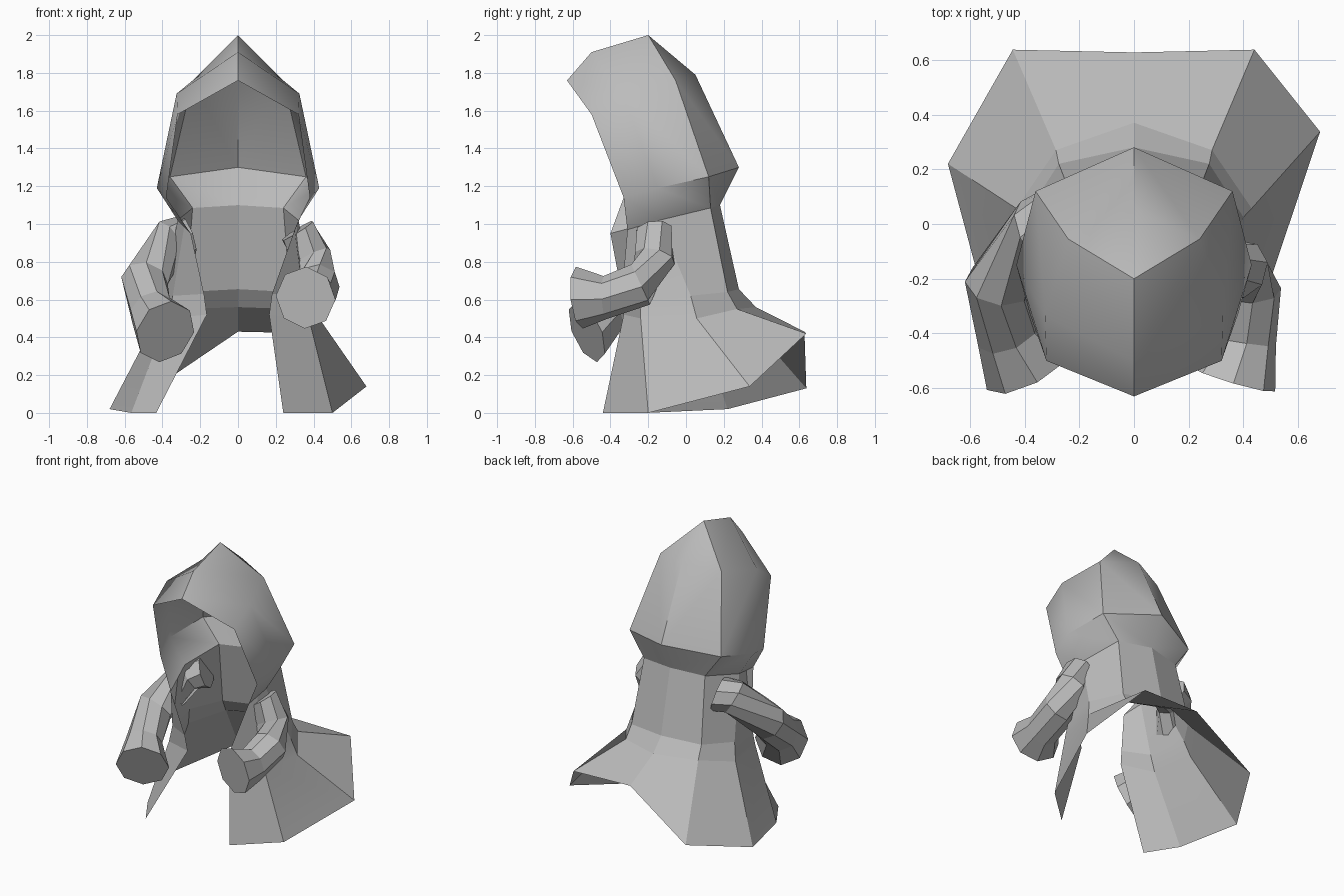
import bpy, bmesh, math
from mathutils import Vector

cube = bpy.data.objects.get("Cube")
if cube:
    bpy.data.objects.remove(cube, do_unlink=True)

cloth = bpy.data.materials.new("grey_cloth")
cloth.use_nodes = True
GREY = (0.5, 0.5, 0.5, 1)
cloth.diffuse_color = GREY
cloth.node_tree.nodes["Principled BSDF"].inputs["Base Color"].default_value = GREY


def finish(bm, name, smooth=None):
    bmesh.ops.remove_doubles(bm, verts=bm.verts, dist=0.0005)
    bmesh.ops.recalc_face_normals(bm, faces=bm.faces)
    mesh = bpy.data.meshes.new(name)
    bm.to_mesh(mesh)
    bm.free()
    mesh.materials.append(cloth)
    ob = bpy.data.objects.new(name, mesh)
    bpy.context.collection.objects.link(ob)
    if smooth:
        bpy.ops.object.select_all(action='DESELECT')
        ob.select_set(True)
        bpy.context.view_layer.objects.active = ob
        bpy.ops.object.shade_smooth_by_angle(angle=math.radians(smooth))


def strip(bm, rows, side):
    """Quad sheet through rows of points, on one side of the body."""
    grid = [[bm.verts.new((side * x, y, z)) for x, y, z in row] for row in rows]
    for a, b in zip(grid, grid[1:]):
        for i in range(len(a) - 1):
            bm.faces.new((a[i], a[i + 1], b[i + 1], b[i]))


# Hood: half outline points, ending in the collar that the robe shares
brow, crest, peak, crown = (0, -.63, 1.76), (0, -.5, 1.91), (0, -.2, 2), (0, .05, 1.79)
nape = (0, .28, 1.3)
rim, temple, back_top = (.32, -.5, 1.58), (.325, -.335, 1.69), (.24, -.055, 1.76)
rim_low, cheek, back_low = (.38, -.33, 1.14), (.43, -.15, 1.19), (.36, .12, 1.25)
collar = [(.32, -.14, 1.02), (.24, .13, 1.085), (0, .18, 1.1)]
collar_front = {1: (.3, -.31, .97), -1: (.25, -.4, .95)}

bm = bmesh.new()
for s, front in collar_front.items():
    strip(bm, [[brow, crest, peak], [rim, temple, back_top]], s)
    bm.faces.new([bm.verts.new((s * x, y, z)) for x, y, z in (peak, crown, back_top)])
    strip(bm, [[rim, temple, back_top, crown],
               [rim_low, cheek, back_low, nape], [front] + collar], s)
finish(bm, "hood", 42)

# Robe: open at the front, each side flaring to its own uneven hem
waist = [(.18, -.34, .63), (.345, -.245, .62), (.4, .025, .62), (.275, .22, .64), (0, .28, .655)]
hips = [(.165, -.33, .52), (.375, -.24, .5), (.43, .057, .5), (.285, .27, .55), (0, .37, .56)]
tail = (0, .627, .43)
hems = {
    1: [(.24, -.44, 0), (.5, -.2, 0), (.68, .337, .14), (.44, .637, .42), tail],
    -1: [(.433, -.42, 0), (.565, -.21, 0), (.68, .22, .02), (.443, .637, .13), tail],
}
bm = bmesh.new()
for s, hem in hems.items():
    front = collar_front[s]
    between = tuple((Vector(front) + Vector(collar[0])) / 2)
    strip(bm, [[front, between] + collar, waist, hips, hem], s)
finish(bm, "robe", 10)


# Sleeves: eight-sided bent tubes, flared and closed at the cuff
def sleeve(name, stations):
    bm = bmesh.new()
    rings = []
    for centre, axis, radius in stations:
        n = Vector(axis).normalized()
        u = (Vector((.5, 0, 1)) - n * n.dot(Vector((.5, 0, 1)))).normalized()
        v = n.cross(u)
        rings.append([bm.verts.new(Vector(centre) + radius * (
            u * math.cos((k + .5) * math.pi / 4) + v * math.sin((k + .5) * math.pi / 4)))
            for k in range(8)])
    for a, b in zip(rings, rings[1:]):
        for k in range(8):
            j = (k + 1) % 8
            bm.faces.new((a[k], a[j], b[j], b[k]))
    bm.faces.new(rings[0])
    bm.faces.new(rings[-1])
    finish(bm, name)


sleeve("left_sleeve", [
    ((.315, -.17, .965), (.5, .1, -.8), .1),
    ((.39, -.165, .82), (.4, -.2, -.8), .11),
    ((.42, -.24, .68), (0, -.9, -.42), .118),
    ((.405, -.43, .61), (-.15, -1, -.05), .115),
    ((.358, -.565, .61), (-.3, -1, -.1), .165)])
sleeve("right_sleeve", [
    ((-.27, .03, .93), (-.9, -.3, -.3), .12),
    ((-.36, -.025, .91), (-.75, -.4, -.5), .12),
    ((-.495, -.22, .7), (-.15, -.75, -.6), .125),
    ((-.46, -.4, .54), (.35, -.78, -.5), .12),
    ((-.385, -.525, .43), (.42, -.8, -.35), .173)])
